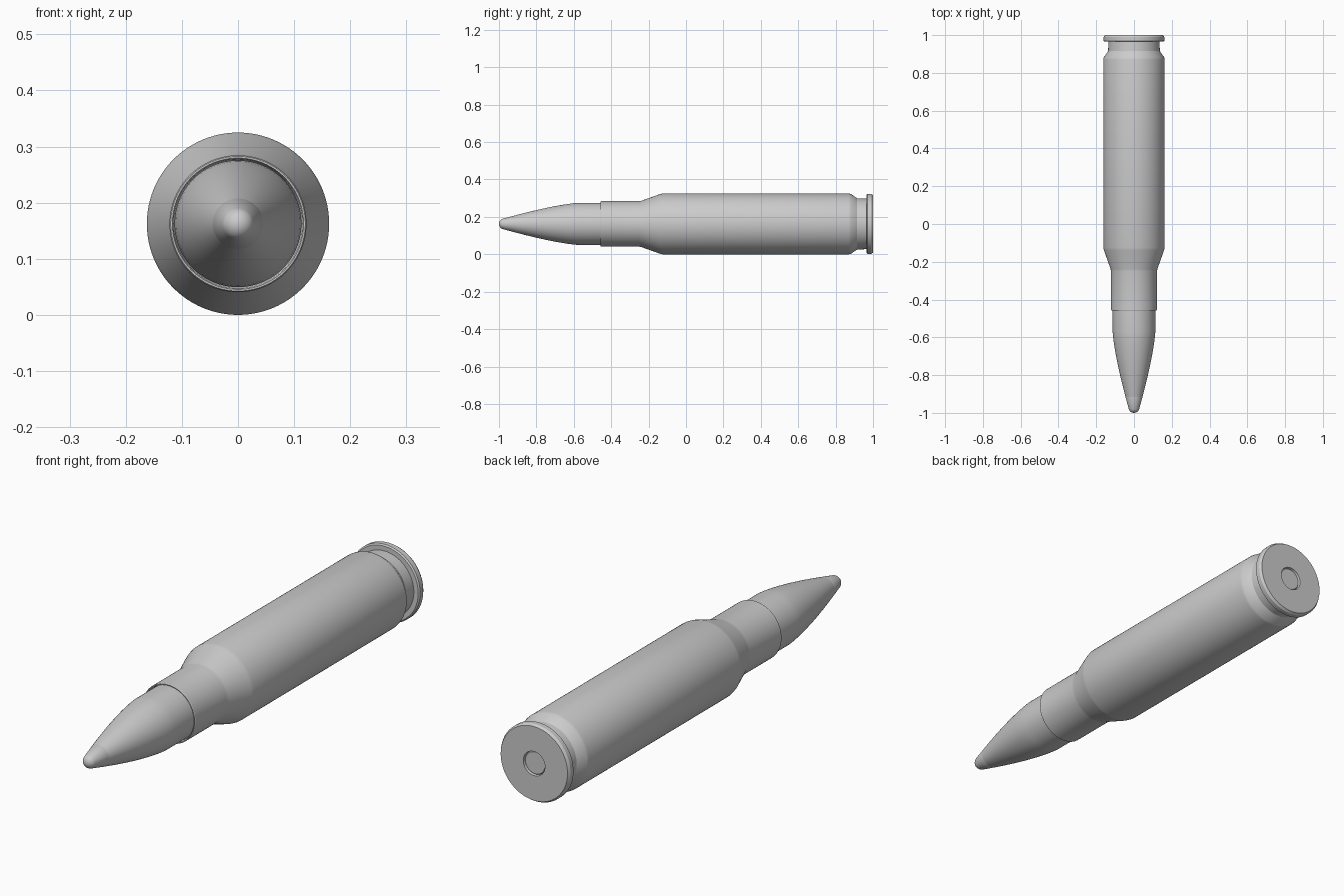
import bpy, bmesh, math

if "Cube" in bpy.data.objects:
    bpy.data.objects.remove(bpy.data.objects["Cube"])

AXIS_Z = 0.1625
SEGMENTS = 96


def lathe(name, profile):
    """Spin (y, radius) points around the long y axis."""
    bm = bmesh.new()
    verts = [bm.verts.new((r, y, 0)) for y, r in profile]
    edges = [bm.edges.new(pair) for pair in zip(verts, verts[1:])]
    bmesh.ops.spin(bm, geom=verts + edges, cent=(0, 0, 0), axis=(0, 1, 0),
                   angle=math.tau, steps=SEGMENTS, use_duplicate=False)
    bmesh.ops.remove_doubles(bm, verts=bm.verts, dist=1e-5)
    bmesh.ops.recalc_face_normals(bm, faces=bm.faces)
    mesh = bpy.data.meshes.new(name)
    bm.to_mesh(mesh)
    bm.free()
    obj = bpy.data.objects.new(name, mesh)
    bpy.context.collection.objects.link(obj)
    obj.location.z = AXIS_Z
    bpy.ops.object.select_all(action='DESELECT')
    obj.select_set(True)
    bpy.context.view_layer.objects.active = obj
    bpy.ops.object.shade_smooth_by_angle(angle=math.radians(30))
    return obj


# Case: mouth lip, neck, shoulder, body, extractor groove, rim, primer pocket
lathe("case", [
    (-0.435, 0.113), (-0.452, 0.115), (-0.457, 0.117), (-0.457, 0.120),
    (-0.454, 0.122), (-0.250, 0.122), (-0.238, 0.124), (-0.140, 0.159),
    (-0.125, 0.1625), (0.870, 0.1625), (0.882, 0.160), (0.915, 0.137),
    (0.965, 0.135), (0.965, 0.155), (0.970, 0.1605), (0.990, 0.1605),
    (1.000, 0.154), (1.000, 0.050), (0.988, 0.048)])

# Primer disc, slightly sunk into the base
lathe("primer", [(0.975, 0.048), (0.990, 0.048), (0.993, 0.045), (0.993, 0)])

# Bullet: straight shank, then a curved nose
steps = 12
nose = [(-0.57 - 0.345 * i / steps, 0.113 - 0.068 * (i / steps) ** 1.35)
        for i in range(steps + 1)]
lathe("bullet", [(-0.435, 0.113)] + nose)

# Rounded tip: short cone blending into a dome
r, flank = 0.029, math.radians(70)
dome = [(-1.0 + r - r * math.sin(a), r * math.cos(a))
        for a in [math.radians(18) + (math.pi / 2 - math.radians(18)) * i / 8
                  for i in range(9)]]
dome[-1] = (-1.0, 0)
lathe("bullet_tip", [(-0.912, 0.0448), (-0.915, 0.045)] + dome)
